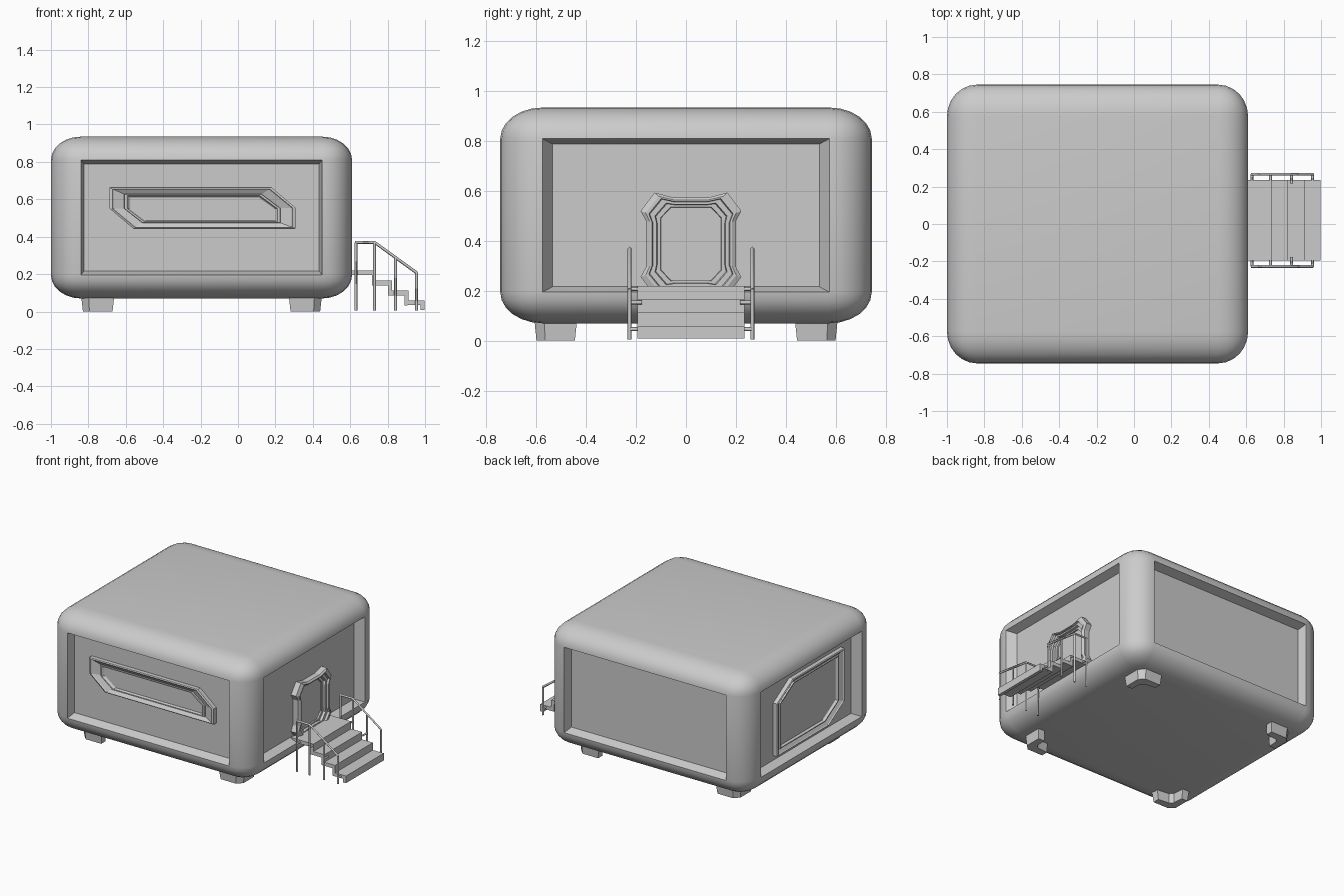
import bpy, bmesh
from mathutils import Vector

if "Cube" in bpy.data.objects:
    bpy.data.objects.remove(bpy.data.objects["Cube"])

CX = -0.195          # body centre in x
STAIR_Y = 0.02       # centre of door and stairs in y


def finish(name, bm, smooth=False):
    bmesh.ops.recalc_face_normals(bm, faces=bm.faces)
    me = bpy.data.meshes.new(name)
    bm.to_mesh(me)
    bm.free()
    ob = bpy.data.objects.new(name, me)
    bpy.context.collection.objects.link(ob)
    if smooth:
        bpy.ops.object.select_all(action='DESELECT')
        ob.select_set(True)
        bpy.context.view_layer.objects.active = ob
        bpy.ops.object.shade_smooth_by_angle(angle=0.45)
    return ob


def loft(name, rings, cap_start=True):
    """Join closed rings of equal length, capping the ends."""
    bm = bmesh.new()
    loops = [[bm.verts.new(p) for p in r] for r in rings]
    n = len(loops[0])
    for a, b in zip(loops, loops[1:]):
        for i in range(n):
            j = (i + 1) % n
            bm.faces.new((a[i], a[j], b[j], b[i]))
    bm.faces.new(loops[-1])
    if cap_start:
        bm.faces.new(loops[0])
    return finish(name, bm)


def frame(name, outer, inner, steps, place):
    """Stepped frame: steps are (blend from outer to inner, height)."""
    rings = []
    for t, h in steps:
        rings.append([place(a[0] + (b[0] - a[0]) * t, a[1] + (b[1] - a[1]) * t, h)
                      for a, b in zip(outer, inner)])
    return loft(name, rings)


# Rounded body with a recessed panel in each of its four walls
bm = bmesh.new()
R = 0.16
size = Vector((1.61, 1.49, 0.865))
stretch = Vector((1, 0.17 / R, 0.125 / R))
bmesh.ops.create_cube(bm, size=1)
for v in bm.verts:
    v.co = Vector([v.co[i] * size[i] / stretch[i] for i in range(3)])
bmesh.ops.bevel(bm, geom=bm.edges[:], offset=R, segments=6, profile=0.5, affect='EDGES')
for v in bm.verts:
    v.co = Vector([v.co[i] * stretch[i] for i in range(3)]) + Vector((CX, 0, 0.5025))
bm.normal_update()
walls = [f for f in bm.faces if max(abs(f.normal.x), abs(f.normal.y)) > 0.9999 and f.calc_area() > 0.3]
for f in walls:
    normal, mid = f.normal.copy(), f.calc_center_median()
    new = bmesh.ops.extrude_discrete_faces(bm, faces=[f])['faces'][0]
    along = 0.93 if abs(normal.x) > 0.5 else 0.975
    for v in new.verts:
        d = v.co - mid
        v.co = mid + Vector((d.x * along, d.y * along, d.z * 0.93)) - normal * 0.06
finish("body", bm, smooth=True)

# Front window: long slot with two cut corners
STEPS = [(0, -0.01), (0, 0.03), (0.14, 0.035), (0.2, 0.028), (0.7, 0.012),
         (0.72, 0.022), (0.85, 0.022), (0.95, 0.008), (1, 0.006)]
front_outer = [(-.687, .663), (.18, .663), (.307, .556), (.307, .444), (-.56, .444), (-.687, .551)]
front_inner = [(-.575, .612), (.105, .612), (.193, .55), (.193, .487), (-.49, .487), (-.575, .55)]
frame("front_window", front_outer, front_inner, STEPS, lambda u, v, h: (u, -0.685 - h, v))

# Left window: larger, same cut-corner shape
left_outer = [(.35, .25), (.35, .63), (.17, .74), (-.42, .74), (-.42, .36), (-.24, .25)]
left_inner = [(-.035 + (u + .035) * .82, .495 + (v - .495) * .8) for u, v in left_outer]
frame("left_window", left_outer, left_inner, STEPS, lambda u, v, h: (-0.94 - h, u, v))


# Door: flared frame around an octagonal panel
def four_way(q):
    out = []
    for sy, sz, rev in ((1, 1, 0), (-1, 1, 1), (-1, -1, 0), (1, -1, 1)):
        out += [(STAIR_Y + sy * a, 0.388 + sz * b) for a, b in (q[::-1] if rev else q)]
    return out


door_outer = four_way([(.18, .092), (.202, .132), (.146, .206), (.07, .186)])
door_inner = four_way([(.12, .08), (.12, .104), (.08, .146), (.06, .146)])
door_steps = [(0, -0.01), (0, 0.04), (0.25, 0.05), (0.4, 0.05), (0.45, 0.035),
              (0.7, 0.035), (0.75, 0.018), (0.97, 0.018), (1, 0.008)]
frame("door", door_outer, door_inner, door_steps, lambda u, v, h: (0.55 + h, u, v))

# Stairs: zigzag side profile swept across the width
STEP_X, STEP_Z, T = 0.0867, 0.0535, 0.026
top, under = [(0.56, 0.22)], [(0.56, 0.22 - T)]
for i in range(4):
    x, z = 0.738 + i * STEP_X, 0.22 - i * STEP_Z
    top += [(x, z), (x, z - STEP_Z if i < 3 else 0.008)]
    if i < 3:
        under += [(x - 0.022, z - T), (x - 0.022, z - STEP_Z - T)]
under += [(0.976, 0.06 - T), (0.976, 0.008)]
profile = top + under[::-1]
loft("stairs", [[(x, STAIR_Y + s * 0.215, z) for x, z in profile] for s in (-1, 1)])


# Handrails: posts, sloping rail and brackets on both sides
def railing(name, side):
    y = STAIR_Y + side * 0.246
    cu = bpy.data.curves.new(name, 'CURVE')
    cu.dimensions = '3D'
    cu.bevel_depth = 0.008
    cu.bevel_resolution = 0
    cu.use_fill_caps = True

    def bar(*pts):
        sp = cu.splines.new('POLY')
        sp.points.add(len(pts) - 1)
        for p, co in zip(sp.points, pts):
            p.co = (*co, 1)

    posts = [(.63, .37, .207), (.73, .37, .207), (.843, .287, .153), (.955, .207, .046)]
    bar((.625, y, .37), (.73, y, .37), (.958, y, .205))
    for x, z, tread in posts:
        bar((x, y, 0.005), (x, y, z))
        bar((x, y, tread), (x, y - side * 0.05, tread))
    bpy.context.collection.objects.link(bpy.data.objects.new(name, cu))


railing("left_handrail", -1)
railing("right_handrail", 1)

# Feet: tapered angle brackets under each corner
L = [(0, .04), (.04, 0), (.18, 0), (.18, .055), (.085, .065), (.06, .09), (.055, .175), (0, .175)]
for sx in (-1, 1):
    for sy in (-1, 1):
        rings = []
        for z, k in ((0, 0.88), (0.1, 1.0)):
            rings.append([(CX + sx * (0.645 - .09 - (a - .09) * k),
                           sy * (0.61 - .0875 - (b - .0875) * k), z) for a, b in L])
        loft(f"foot_{'right' if sx > 0 else 'left'}_{'back' if sy > 0 else 'front'}", rings)
